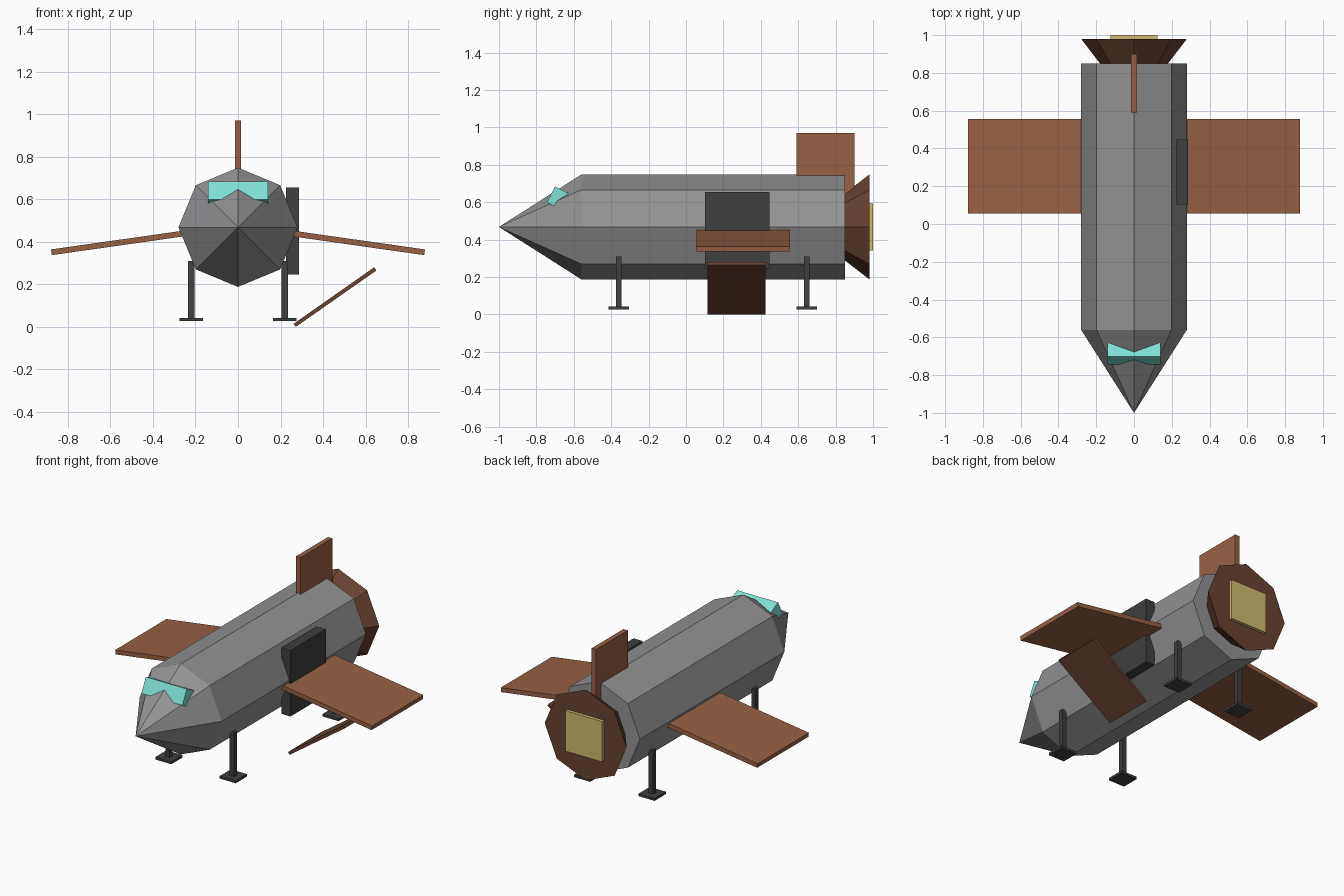
import bpy, bmesh
from math import radians, cos, sin, pi

cube = bpy.data.objects.get("Cube")
if cube:
    bpy.data.objects.remove(cube, do_unlink=True)


def material(name, rgb):
    m = bpy.data.materials.new(name)
    m.use_nodes = True
    m.diffuse_color = (*rgb, 1)
    m.node_tree.nodes["Principled BSDF"].inputs["Base Color"].default_value = (*rgb, 1)
    return m


GREY = material("hull grey", (0.288, 0.288, 0.296))
BROWN = material("rust brown", (0.314, 0.12, 0.058))
DARK_BROWN = material("dark brown", (0.138, 0.055, 0.032))
CHARCOAL = material("charcoal", (0.05, 0.05, 0.05))
CYAN = material("window cyan", (0.216, 0.745, 0.658))
GOLD = material("exhaust gold", (0.631, 0.491, 0.162))

AXIS_Z = 0.468   # height of the hull's long axis
SIDES = 8


def add_mesh(name, bm, mat):
    bmesh.ops.recalc_face_normals(bm, faces=bm.faces)
    mesh = bpy.data.meshes.new(name)
    bm.to_mesh(mesh)
    bm.free()
    mesh.materials.append(mat)
    obj = bpy.data.objects.new(name, mesh)
    bpy.context.collection.objects.link(obj)
    return obj


def box(name, centre, size, mat, rotation=(0, 0, 0)):
    bm = bmesh.new()
    bmesh.ops.create_cube(bm, size=1)
    bmesh.ops.scale(bm, vec=size, verts=bm.verts)
    obj = add_mesh(name, bm, mat)
    obj.location = centre
    obj.rotation_euler = [radians(a) for a in rotation]
    return obj


def lathe(name, profile, mat):
    """Eight-sided solid along y from (y, radius) pairs; radius 0 is a tip."""
    bm = bmesh.new()
    rings = []
    for y, r in profile:
        count = SIDES if r else 1
        rings.append([bm.verts.new((r * cos(2 * pi * i / SIDES), y,
                                    AXIS_Z + r * sin(2 * pi * i / SIDES)))
                      for i in range(count)])
    for a, b in zip(rings, rings[1:]):
        for i in range(SIDES):
            j = (i + 1) % SIDES
            if len(a) == 1:
                bm.faces.new((a[0], b[i], b[j]))
            else:
                bm.faces.new((a[i], a[j], b[j], b[i]))
    for ring in (rings[0], rings[-1]):
        if len(ring) > 1:
            bm.faces.new(ring)
    return add_mesh(name, bm, mat)


# Hull with pointed nose, and flared engine bell
lathe("hull", [(-1.0, 0), (-0.56, 0.28), (0.85, 0.28)], GREY)
lathe("engine_bell", [(0.85, 0.18), (0.98, 0.28)], DARK_BROWN)
box("exhaust_plate", (0, 0.985, AXIS_Z), (0.25, 0.03, 0.25), GOLD)

# Cockpit window set into the nose
box("cockpit_window", (0, -0.684, 0.622), (0.28, 0.085, 0.096), CYAN, (-26.6, 0, 0))

# Tail fin
box("tail_fin", (0, 0.745, 0.785), (0.03, 0.31, 0.37), BROWN)

# Drooping wings and landing legs on both sides
for side, s in (("left", 1), ("right", -1)):
    box(f"{side}_wing", (s * 0.55, 0.305, 0.397), (0.66, 0.5, 0.027), BROWN, (0, s * 8.1, 0))
    for end, y in (("front", -0.36), ("rear", 0.645)):
        box(f"{end}_{side}_leg", (s * 0.22, y, 0.172), (0.03, 0.03, 0.276), CHARCOAL)
        box(f"{end}_{side}_foot", (s * 0.22, y, 0.035), (0.11, 0.11, 0.015), CHARCOAL)

# Side doorway and lowered ramp
box("doorway", (0.256, 0.275, 0.45), (0.062, 0.345, 0.408), CHARCOAL)
box("ramp", (0.456, 0.27, 0.14), (0.462, 0.31, 0.018), DARK_BROWN, (0, -35, 0))
